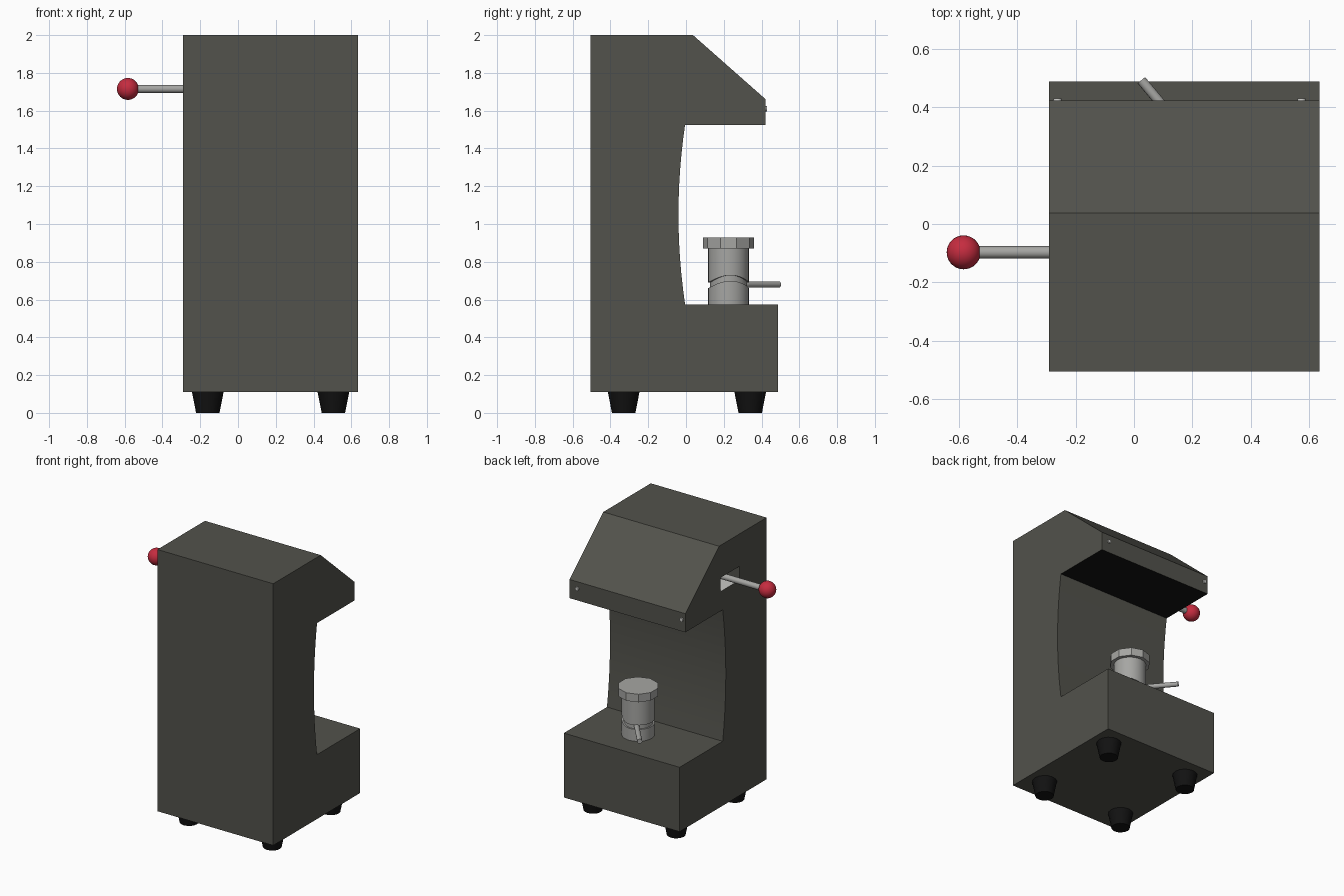
import bpy, bmesh, math
from mathutils import Vector

if "Cube" in bpy.data.objects:
    bpy.data.objects.remove(bpy.data.objects["Cube"])


def material(name, rgb):
    m = bpy.data.materials.new(name)
    m.use_nodes = True
    m.diffuse_color = (*rgb, 1)
    m.node_tree.nodes["Principled BSDF"].inputs["Base Color"].default_value = (*rgb, 1)
    return m


GREY = material("dark warm grey", (0.085, 0.085, 0.072))
BLACK = material("black rubber", (0.006, 0.006, 0.006))
STEEL = material("steel", (0.38, 0.38, 0.365))
BRIGHT = material("bright steel", (0.58, 0.58, 0.56))
RED = material("red", (0.56, 0.025, 0.05))


def finish(name, bm, mats, smooth=None):
    bmesh.ops.recalc_face_normals(bm, faces=bm.faces)
    mesh = bpy.data.meshes.new(name)
    bm.to_mesh(mesh)
    bm.free()
    obj = bpy.data.objects.new(name, mesh)
    bpy.context.collection.objects.link(obj)
    for m in mats:
        mesh.materials.append(m)
    bpy.ops.object.select_all(action='DESELECT')
    obj.select_set(True)
    bpy.context.view_layer.objects.active = obj
    if smooth:
        bpy.ops.object.shade_smooth_by_angle(angle=math.radians(smooth))
    return obj


def rod(name, start, end, r1, r2, mat, sides=20, smooth=40):
    """Cylinder or cone between two points."""
    a, b = Vector(start), Vector(end)
    bm = bmesh.new()
    bmesh.ops.create_cone(bm, cap_ends=True, segments=sides, radius1=r1,
                          radius2=r2, depth=(b - a).length)
    turn = Vector((0, 0, 1)).rotation_difference(b - a).to_matrix()
    bmesh.ops.rotate(bm, matrix=turn, verts=bm.verts)
    bmesh.ops.translate(bm, vec=(a + b) / 2, verts=bm.verts)
    return finish(name, bm, [mat], smooth)


# Housing: side profile (y, z) with a shallow curved back to the niche
LEFT, RIGHT = -0.29, 0.635
profile = [(-0.505, 0.11), (0.487, 0.11), (0.487, 0.575)]
STEPS = 12
for i in range(STEPS + 1):
    t = 2 * i / STEPS - 1
    profile.append((-0.005 - 0.035 * (1 - t * t), 1.05 + 0.475 * t))
profile += [(0.422, 1.525), (0.422, 1.66), (0.037, 2.0), (-0.505, 2.0)]

bm = bmesh.new()
side = bm.faces.new([bm.verts.new((LEFT, y, z)) for y, z in profile])
ext = bmesh.ops.extrude_face_region(bm, geom=[side])
bmesh.ops.translate(bm, vec=(RIGHT - LEFT, 0, 0),
                    verts=[g for g in ext["geom"] if isinstance(g, bmesh.types.BMVert)])
bm.normal_update()
for f in bm.faces:
    c = f.calc_center_median()
    # underside of the head is black
    if abs(f.normal.z) > 0.9 and abs(c.z - 1.525) < 0.01:
        f.material_index = 1
housing = finish("housing", bm, [GREY, BLACK, BRIGHT], 20)

# Slot for the lever, with a bright floor
bm = bmesh.new()
bmesh.ops.create_cube(bm, size=1)
bmesh.ops.scale(bm, vec=(0.4, 0.217, 0.1), verts=bm.verts)
bmesh.ops.translate(bm, vec=(LEFT, -0.09, 1.716), verts=bm.verts)
bm.normal_update()
for f in bm.faces:
    if f.normal.z < -0.9:
        f.material_index = 2
cutter = finish("slot_cutter", bm, [GREY, BLACK, BRIGHT])
cutter.hide_render = True
bpy.context.view_layer.objects.active = housing
cut = housing.modifiers.new("slot", 'BOOLEAN')
cut.operation = 'DIFFERENCE'
cut.solver = 'EXACT'
cut.object = cutter
bpy.ops.object.modifier_apply(modifier=cut.name)
bpy.data.objects.remove(cutter)

# Feet
for fx, xn in ((-0.16, "right"), (0.505, "left")):
    for fy, yn in ((-0.33, "front"), (0.34, "back")):
        rod(f"foot_{yn}_{xn}", (fx, fy, 0), (fx, fy, 0.112), 0.062, 0.084, BLACK, 16)

# Lever and knob
rod("lever", (-0.092, -0.097, 1.715), (-0.56, -0.097, 1.715), 0.021, 0.021, STEEL)
bm = bmesh.new()
bmesh.ops.create_uvsphere(bm, u_segments=32, v_segments=16, radius=0.058)
bmesh.ops.translate(bm, vec=(-0.583, -0.097, 1.715), verts=bm.verts)
finish("lever_knob", bm, [RED], 60)

# Screws on the head
for name, sx in (("screw_right", -0.262), ("screw_left", 0.573)):
    rod(name, (sx, 0.415, 1.61), (sx, 0.43, 1.61), 0.016, 0.013, BRIGHT, 12)

# Adjustable press cup: two sleeves around a core, split by a cam groove
CX, CY, R = 0.225, 0.225, 0.108


def cam(a):
    return 0.676 + 0.038 * max(0, math.cos(a - 0.1)) ** 2


def sleeve(name, low, high):
    bm = bmesh.new()
    n = 32
    rings = []
    for radius, level in ((0.09, low), (R, low), (R, high), (0.09, high)):
        ring = []
        for i in range(n):
            a = math.tau * i / n
            ring.append(bm.verts.new((CX + radius * math.cos(a),
                                      CY + radius * math.sin(a), level(a))))
        rings.append(ring)
    for k in range(4):
        p, q = rings[k], rings[(k + 1) % 4]
        for i in range(n):
            j = (i + 1) % n
            bm.faces.new((p[i], p[j], q[j], q[i]))
    return finish(name, bm, [STEEL], 40)


sleeve("cup_lower_sleeve", lambda a: 0.57, lambda a: cam(a) - 0.015)
sleeve("cup_upper_sleeve", lambda a: cam(a) + 0.015, lambda a: 0.875)
rod("cup_core", (CX, CY, 0.57), (CX, CY, 0.88), 0.098, 0.098, STEEL, 32)
rod("cup_cap", (CX, CY, 0.87), (CX, CY, 0.928), 0.136, 0.136, STEEL, 10, 30)
rod("cup_handle", (0.2, 0.283, 0.68), (0.025, 0.492, 0.68), 0.017, 0.017, STEEL, 12)
